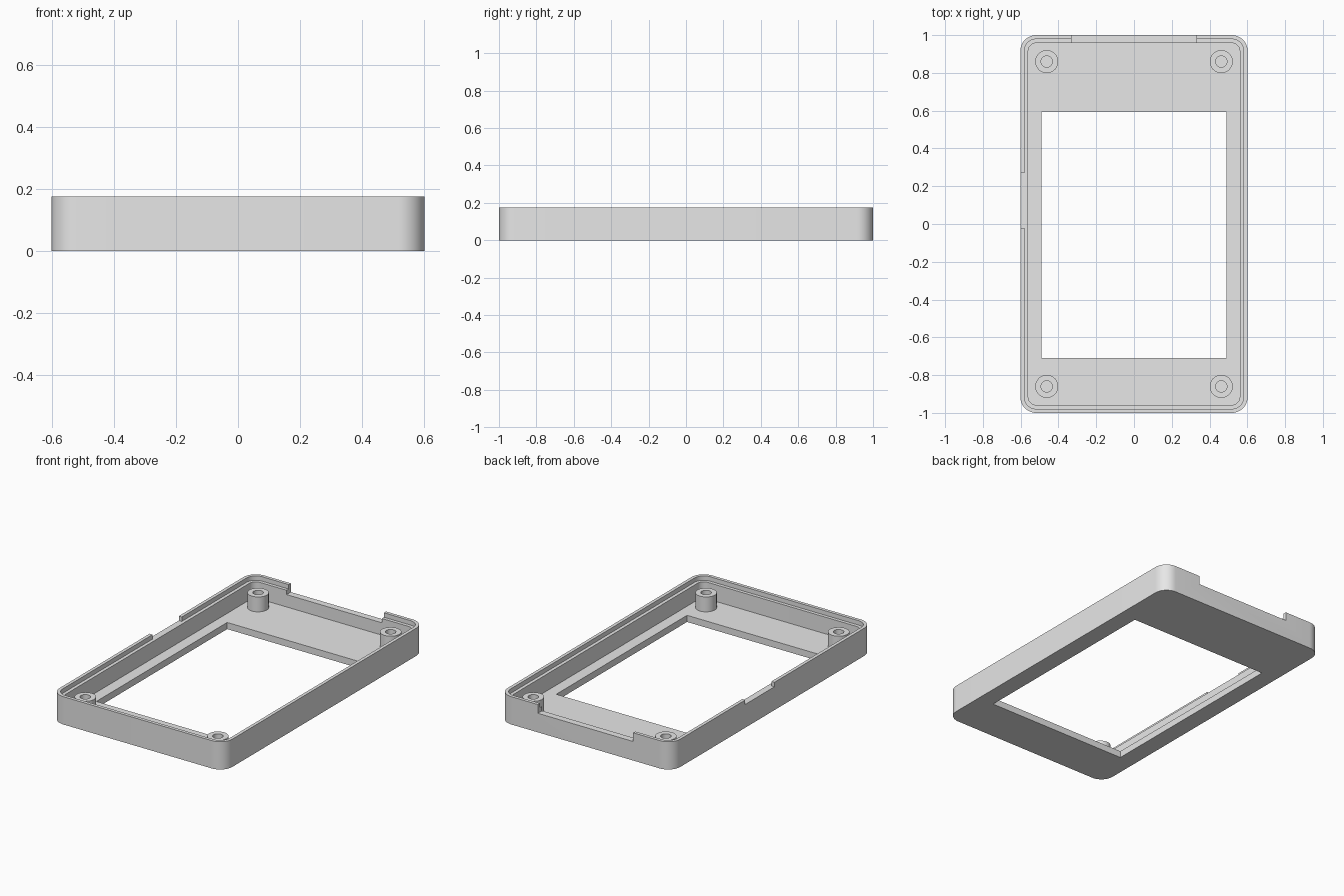
import bpy
import bmesh
from math import cos, sin, pi, radians

# Remove the default cube
default_cube = bpy.data.objects.get("Cube")
if default_cube:
    bpy.data.objects.remove(default_cube, do_unlink=True)

# Main dimensions
HALF_X, HALF_Y, HEIGHT = 0.602, 1.0, 0.175
RADIUS = 0.085
LIP, WALL = 0.021, 0.042      # insets of the lip and of the inner wall
FLOOR, STEP = 0.042, 0.147    # heights of the floor and of the lid ledge
ABOVE = HEIGHT + 0.05         # cutters end above the rim

grey = bpy.data.materials.new("plain_grey")
grey.use_nodes = True
grey.diffuse_color = (0.8, 0.8, 0.8, 1)
grey.node_tree.nodes["Principled BSDF"].inputs["Base Color"].default_value = grey.diffuse_color


def add_object(name, bm):
    bmesh.ops.recalc_face_normals(bm, faces=bm.faces)
    mesh = bpy.data.meshes.new(name)
    bm.to_mesh(mesh)
    bm.free()
    mesh.materials.append(grey)
    obj = bpy.data.objects.new(name, mesh)
    bpy.context.collection.objects.link(obj)
    return obj


def activate(obj):
    bpy.ops.object.select_all(action="DESELECT")
    obj.select_set(True)
    bpy.context.view_layer.objects.active = obj


def rounded_block(name, inset, z0, z1, steps=12):
    """Upright block with rounded corners, inset from the outer outline."""
    r = RADIUS - inset
    cx, cy = HALF_X - RADIUS, HALF_Y - RADIUS
    bm = bmesh.new()
    verts = []
    for quarter, (sx, sy) in enumerate([(1, 1), (-1, 1), (-1, -1), (1, -1)]):
        for i in range(steps + 1):
            a = (quarter + i / steps) * pi / 2
            verts.append(bm.verts.new((sx * cx + r * cos(a), sy * cy + r * sin(a), z0)))
    base = bm.faces.new(verts)
    top = bmesh.ops.extrude_face_region(bm, geom=[base])["geom"]
    bmesh.ops.translate(bm, vec=(0, 0, z1 - z0),
                        verts=[v for v in top if isinstance(v, bmesh.types.BMVert)])
    return add_object(name, bm)


def box(name, x0, x1, y0, y1, z0, z1):
    bm = bmesh.new()
    bmesh.ops.create_cube(bm, size=1)
    for v in bm.verts:
        v.co = [(lo + hi) / 2 + c * (hi - lo)
                for c, lo, hi in zip(v.co, (x0, y0, z0), (x1, y1, z1))]
    return add_object(name, bm)


def cut(target, cutter):
    cutter.hide_render = True
    mod = target.modifiers.new("cut", "BOOLEAN")
    mod.operation = "DIFFERENCE"
    mod.solver = "EXACT"
    mod.object = cutter
    activate(target)
    bpy.ops.object.modifier_apply(modifier=mod.name)
    bpy.data.objects.remove(cutter, do_unlink=True)


# Tray body with its cavity and the ledge for a lid
shell = rounded_block("case_shell", 0, 0, HEIGHT)
cut(shell, rounded_block("cavity_cutter", WALL, FLOOR, ABOVE))
cut(shell, rounded_block("ledge_cutter", LIP, STEP, ABOVE))

# Screen window through the floor
cut(shell, box("window_cutter", -0.49, 0.49, -0.71, 0.592, -0.1, FLOOR + 0.03))

# Wide notch through the back wall
cut(shell, box("back_notch_cutter", -0.332, 0.332, HALF_Y - 0.08, HALF_Y + 0.1, 0.12, ABOVE))

# Shallow notch through the lip of the right wall
cut(shell, box("side_notch_cutter", -HALF_X - 0.1, -HALF_X + LIP + 0.005,
               -0.02, 0.27, STEP, ABOVE))

activate(shell)
bpy.ops.object.shade_smooth_by_angle(angle=radians(30))


# Hollow screw posts in the four corners
def screw_post(name, x, y, outer=0.061, inner=0.03, z0=FLOOR - 0.002, z1=0.136, sides=40):
    bm = bmesh.new()
    profile = [(inner, z0), (outer, z0), (outer, z1), (inner, z1)]
    rings = [[bm.verts.new((x + r * cos(2 * pi * i / sides), y + r * sin(2 * pi * i / sides), z))
              for i in range(sides)] for r, z in profile]
    for k, ring in enumerate(rings):
        following = rings[(k + 1) % len(rings)]
        for i in range(sides):
            j = (i + 1) % sides
            bm.faces.new((ring[i], ring[j], following[j], following[i]))
    post = add_object(name, bm)
    activate(post)
    bpy.ops.object.shade_smooth_by_angle(angle=radians(30))


for side_x, sx in (("left", 1), ("right", -1)):
    for side_y, sy in (("front", -1), ("back", 1)):
        screw_post(f"{side_y}_{side_x}_screw_post", sx * 0.462, sy * 0.86)
